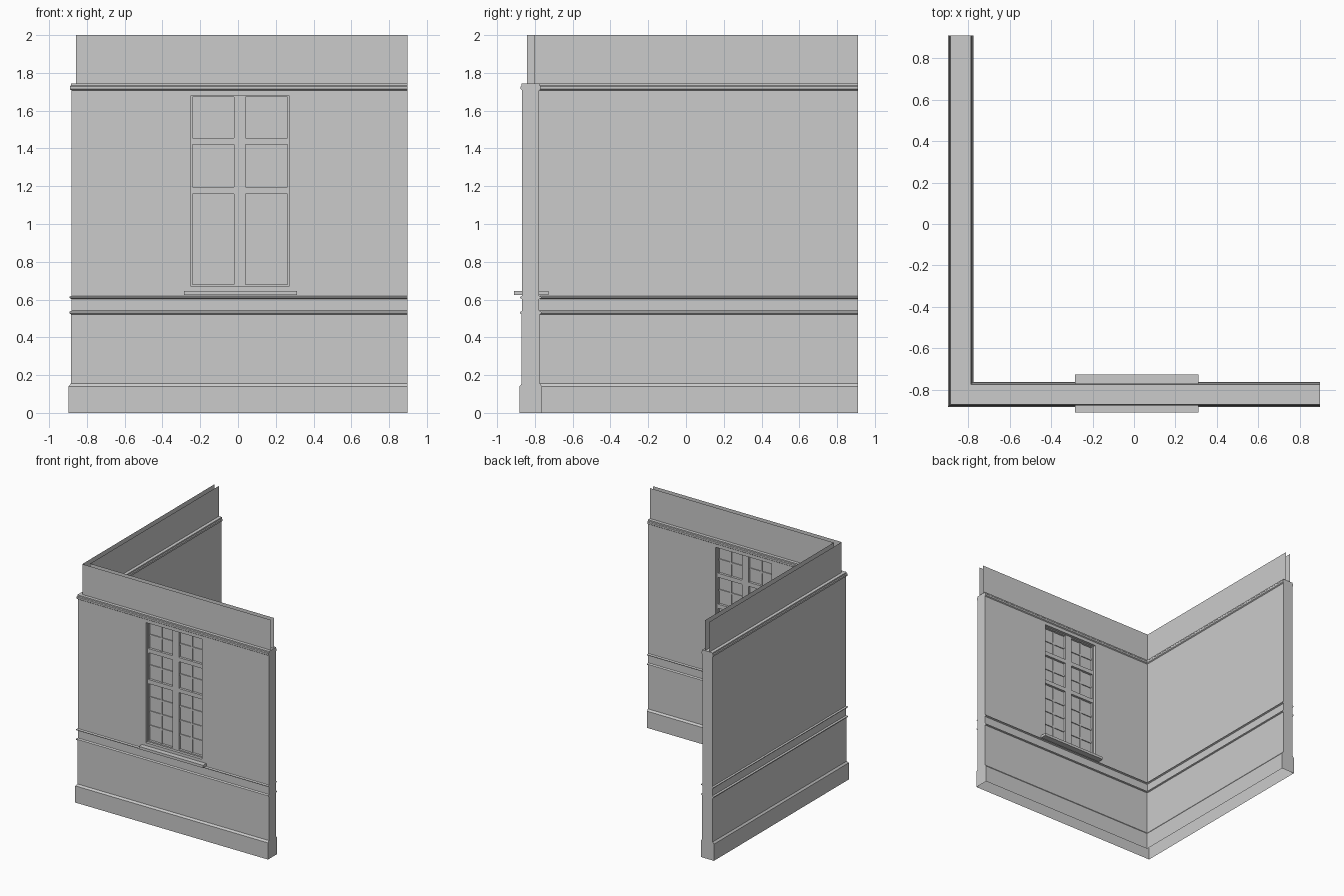
import bpy, bmesh

if "Cube" in bpy.data.objects:
    bpy.data.objects.remove(bpy.data.objects["Cube"])

XR, YB = 0.897, 0.91                       # free ends of the two wall legs
WX0, WX1, WZ0, WZ1 = -0.25, 0.27, 0.67, 1.68   # window opening
YM = -0.822                                # middle of front wall thickness


def finish(name, bm, recalc=True):
    if recalc:
        bmesh.ops.recalc_face_normals(bm, faces=bm.faces[:])
    me = bpy.data.meshes.new(name)
    bm.to_mesh(me)
    bm.free()
    ob = bpy.data.objects.new(name, me)
    bpy.context.collection.objects.link(ob)
    return ob


def add_box(bm, x0, x1, y0, y1, z0, z1):
    vs = bmesh.ops.create_cube(bm, size=1)["verts"]
    for v in vs:
        v.co.x = (x0 + x1) / 2 + v.co.x * (x1 - x0)
        v.co.y = (y0 + y1) / 2 + v.co.y * (y1 - y0)
        v.co.z = (z0 + z1) / 2 + v.co.z * (z1 - z0)


def row(bm, outer, d, z):
    """Three points along the L-shaped plan, pushed out from the face by d."""
    x, y = (-0.882 - d, -0.867 - d) if outer else (-0.79 + d, -0.777 + d)
    return [bm.verts.new(p) for p in ((XR, y, z), (x, y, z), (x, YB, z))]


# Wall body: skirting, chair rail, flat panel and picture rail swept along the L
profile = [(0.015, 0), (0.015, 0.14), (0.003, 0.155), (0.003, 0.522),
           (0.011, 0.526), (0.011, 0.534), (0, 0.541), (0, 0.603),
           (0.011, 0.608), (0.011, 0.614), (0, 0.62), (0, 1.708),
           (0.008, 1.714), (0.008, 1.728), (0.003, 1.734), (0.003, 1.745)]
PANEL = 10                                 # profile segment holding the window
bm = bmesh.new()
skins, holes = [], []
for outer in (True, False):
    rows = [row(bm, outer, d, z) for d, z in profile]
    skins.append(rows)
    for i, (a, b) in enumerate(zip(rows, rows[1:])):
        bm.faces.new((a[1], a[2], b[2], b[1]))
        if i != PANEL:
            bm.faces.new((a[0], a[1], b[1], b[0]))
            continue
        ring = [a[1], a[0], b[0], b[1]]
        y = a[0].co.y
        hole = [bm.verts.new((x, y, z)) for x, z in
                ((WX0, WZ0), (WX1, WZ0), (WX1, WZ1), (WX0, WZ1))]
        holes.append(hole)
        for k in range(4):
            n = (k + 1) % 4
            bm.faces.new((ring[k], ring[n], hole[n], hole[k]))
for k in range(4):                         # window reveals
    n = (k + 1) % 4
    bm.faces.new((holes[0][k], holes[0][n], holes[1][n], holes[1][k]))
so, si = skins
for e in (0, 2):                           # end caps
    bm.faces.new([r[e] for r in so] + [r[e] for r in reversed(si)])
for k in (0, 1):                           # ledge on top of the picture rail
    bm.faces.new((so[-1][k], so[-1][k + 1], si[-1][k + 1], si[-1][k]))
finish("wall_body", bm)

# Upper frieze: thin open skins set back above the ledge
bm = bmesh.new()
for outer in (True, False):
    a, b = row(bm, outer, -0.024, 1.745), row(bm, outer, -0.024, 2.0)
    for k in (0, 1):
        f = (a[k + 1], a[k], b[k], b[k + 1])
        bm.faces.new(f if outer else f[::-1])
finish("upper_frieze", bm, recalc=False)

# Window frame: surround, mullion and transoms
cols = [(-0.24, -0.02), (0.04, 0.262)]
lights = [(0.68, 1.16, 4), (1.195, 1.42, 2), (1.455, 1.672, 2)]
D = 0.022
bm = bmesh.new()
for x0, x1 in ((WX0, cols[0][0]), (cols[0][1], cols[1][0]), (cols[1][1], WX1)):
    add_box(bm, x0, x1, YM - D, YM + D, WZ0, WZ1)
for x0, x1 in cols:
    for z0, z1 in ((WZ0, 0.68), (1.16, 1.195), (1.42, 1.455), (1.672, WZ1)):
        add_box(bm, x0, x1, YM - D, YM + D, z0, z1)
finish("window_frame", bm)

# Glazing bars and glass in each light
bars, glass = bmesh.new(), bmesh.new()
m, t = 0.007, 0.009
for x0, x1 in cols:
    xc = (x0 + x1) / 2
    for z0, z1, n in lights:
        add_box(glass, x0, x1, YM - 0.002, YM + 0.002, z0, z1)
        add_box(bars, xc - m, xc + m, YM - t, YM + t, z0, z1)
        for k in range(1, n):
            z = z0 + (z1 - z0) * k / n
            add_box(bars, x0, xc - m, YM - t, YM + t, z - m, z + m)
            add_box(bars, xc + m, x1, YM - t, YM + t, z - m, z + m)
finish("glazing_bars", bars)
finish("window_glass", glass)

# Sill projecting on both sides of the wall
bm = bmesh.new()
add_box(bm, -0.285, 0.312, -0.91, -0.727, 0.624, 0.646)
finish("window_sill", bm)
